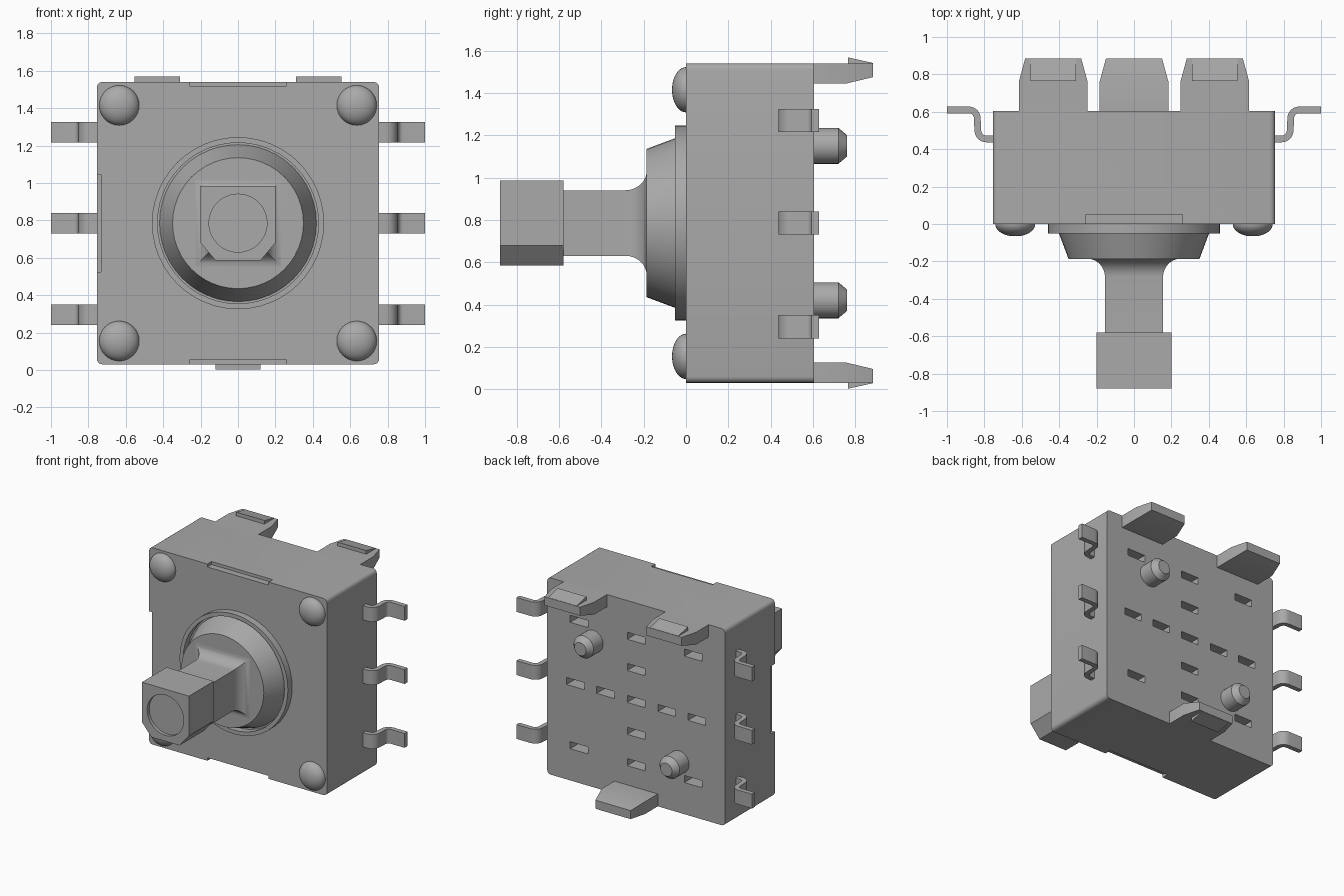
import bpy, bmesh, math
from mathutils import Vector

if "Cube" in bpy.data.objects:
    bpy.data.objects.remove(bpy.data.objects["Cube"])

grey = bpy.data.materials.new("plain grey")
grey.use_nodes = True
grey.diffuse_color = (0.4, 0.4, 0.4, 1)
grey.node_tree.nodes["Principled BSDF"].inputs["Base Color"].default_value = (0.4, 0.4, 0.4, 1)

MID = 0.785    # height of the switch axis
HALF = 0.755   # half width of the housing


def finish(name, bm, smooth=True):
    bmesh.ops.recalc_face_normals(bm, faces=bm.faces)
    mesh = bpy.data.meshes.new(name)
    bm.to_mesh(mesh)
    bm.free()
    obj = bpy.data.objects.new(name, mesh)
    mesh.materials.append(grey)
    bpy.context.collection.objects.link(obj)
    if smooth:
        shade(obj)
    return obj


def activate(obj):
    bpy.ops.object.select_all(action='DESELECT')
    obj.select_set(True)
    bpy.context.view_layer.objects.active = obj


def shade(obj):
    activate(obj)
    bpy.ops.object.shade_smooth_by_angle(angle=math.radians(30))


def add_loft(bm, rings):
    """Skin a list of equal-length point rings and cap both ends."""
    loops = [[bm.verts.new(p) for p in ring] for ring in rings]
    n = len(loops[0])
    for a, b in zip(loops, loops[1:]):
        for i in range(n):
            j = (i + 1) % n
            bm.faces.new((a[i], a[j], b[j], b[i]))
    bm.faces.new(loops[0])
    bm.faces.new(loops[-1])


def loft(name, rings):
    bm = bmesh.new()
    add_loft(bm, rings)
    return finish(name, bm)


def box_ring(x0, x1, y, z0, z1):
    return [(x0, y, z0), (x1, y, z0), (x1, y, z1), (x0, y, z1)]


def lathe(name, profile, x=0, z=MID, n=48):
    """Turn (radius, y) pairs around an axis along y."""
    angles = [2 * math.pi * i / n for i in range(n)]
    return loft(name, [[(x + r * math.cos(a), y, z + r * math.sin(a)) for a in angles]
                       for r, y in profile])


def cut(obj, cutter):
    cutter.hide_render = True
    mod = obj.modifiers.new("cut", 'BOOLEAN')
    mod.operation = 'DIFFERENCE'
    mod.solver = 'EXACT'
    mod.object = cutter
    activate(obj)
    bpy.ops.object.modifier_apply(modifier=mod.name)
    bpy.data.objects.remove(cutter)
    shade(obj)


# Housing with rounded long edges
R = 0.03
outline = []
for k, (sx, sz) in enumerate([(1, 1), (-1, 1), (-1, -1), (1, -1)]):
    for i in range(5):
        a = math.radians(90 * k + 22.5 * i)
        outline.append((sx * (HALF - R) + R * math.cos(a), MID + sz * (HALF - R) + R * math.sin(a)))
housing = loft("housing", [[(x, y, z) for x, z in outline] for y in (0, 0.605)])

# Contact slots in the back and shallow notches on the front edges
slots = [(x, z) for x in (-0.485, 0.485) for z in (0.3, 1.27)]
slots += [(x, MID) for x in (-0.515, -0.26, 0, 0.26, 0.515)]
slots += [(0, z) for z in (0.3, 0.54, 1.03, 1.27)]
bm = bmesh.new()
for x, z in slots:
    add_loft(bm, [box_ring(x - 0.075, x + 0.075, y, z - 0.027, z + 0.027) for y in (0.49, 0.7)])
for x0, x1, z0, z1 in [(-0.26, 0.26, 1.517, 1.6), (-0.26, 0.26, -0.03, 0.053),
                       (-0.8, -0.732, 0.525, 1.045)]:
    add_loft(bm, [box_ring(x0, x1, y, z0, z1) for y in (-0.1, 0.05)])
cut(housing, finish("housing_cutter", bm, False))

# Corner domes on the front
for side, x in (("right", -0.635), ("left", 0.635)):
    for level, z in (("lower", 0.155), ("upper", 1.415)):
        arc = [math.radians(8 + 82 * i / 9) for i in range(10)]
        profile = [(0.107 * math.sin(a), -0.066 * math.cos(a)) for a in arc]
        lathe(f"dome_{level}_{side}", profile + [(0.107, 0.02)], x, z, 32)

# Collar ring and the tapered skirt inside it
lathe("collar_ring", [(0.46, 0.01), (0.46, -0.052), (0.43, -0.052), (0.43, -0.002)])
lathe("skirt", [(0.424, 0.01), (0.35, -0.187)])

# Square stem flaring into the skirt
rings = []
for i in range(9):
    a = math.radians(90 * i / 8)
    h = 0.155 + 0.095 * (1 - math.sin(a))
    rings.append(box_ring(-h, h, -0.185 - 0.1 * (1 - math.cos(a)), MID - h, MID + h))
rings.append(box_ring(-0.155, 0.155, -0.6, MID - 0.155, MID + 0.155))
loft("stem", rings)

# Stem head with chamfered lower corners and a round recess
head = [(-0.2, 0.2), (0.2, 0.2), (0.2, -0.105), (0.12, -0.2), (-0.12, -0.2), (-0.2, -0.105)]
stem_head = loft("stem_head", [[(x, y, MID + z) for x, z in head] for y in (-0.88, -0.58)])
cut(stem_head, lathe("head_cutter", [(0.155, -0.95), (0.155, -0.855)]))


# Snap clips on the back, each with a wedge barb
def clip(name, x, s):
    def ring(w, y, inner, outer):
        return box_ring(x - w, x + w, y, MID + s * inner, MID + s * outer)
    loft(name, [ring(0.184, 0.58, 0.66, HALF), ring(0.184, 0.76, 0.66, HALF),
                ring(0.15, 0.885, 0.69, HALF)])
    loft(name + "_barb", [ring(0.121, 0.765, 0.74, 0.783), ring(0.121, 0.883, 0.74, 0.757)])


clip("clip_upper_right", -0.432, 1)
clip("clip_upper_left", 0.432, 1)
clip("clip_lower", 0, -1)

# Locating pegs on the back
for name, x, z in (("peg_upper", 0.365, 1.15), ("peg_lower", -0.365, 0.42)):
    lathe(name, [(0.085, 0.58), (0.085, 0.72), (0.05, 0.762)], x, z, 32)

# Bent contact legs: a flat strip swept along an S-shaped path
path = [(0.73, 0.455)]
path += [(0.79 + 0.045 * math.cos(math.radians(a)), 0.5 + 0.045 * math.sin(math.radians(a)))
         for a in range(-90, 1, 15)]
path += [(0.883 + 0.045 * math.cos(math.radians(a)), 0.565 + 0.045 * math.sin(math.radians(a)))
         for a in range(180, 89, -15)]
path += [(1.0, 0.61)]
for side, s in (("right", -1), ("left", 1)):
    for level, z in (("lower", 0.295), ("middle", MID), ("upper", 1.27)):
        rings = []
        for i, p in enumerate(path):
            a, b = Vector(path[max(i - 1, 0)]), Vector(path[min(i + 1, len(path) - 1)])
            if i in (1, len(path) - 2):
                t = Vector((1, 0))
            else:
                t = (b - a).normalized()
            nx, ny = -t.y * 0.018, t.x * 0.018
            rings.append([(s * (p[0] + k * nx), p[1] + k * ny, z + dz)
                          for k, dz in ((-1, -0.055), (1, -0.055), (1, 0.055), (-1, 0.055))])
        loft(f"leg_{level}_{side}", rings)
